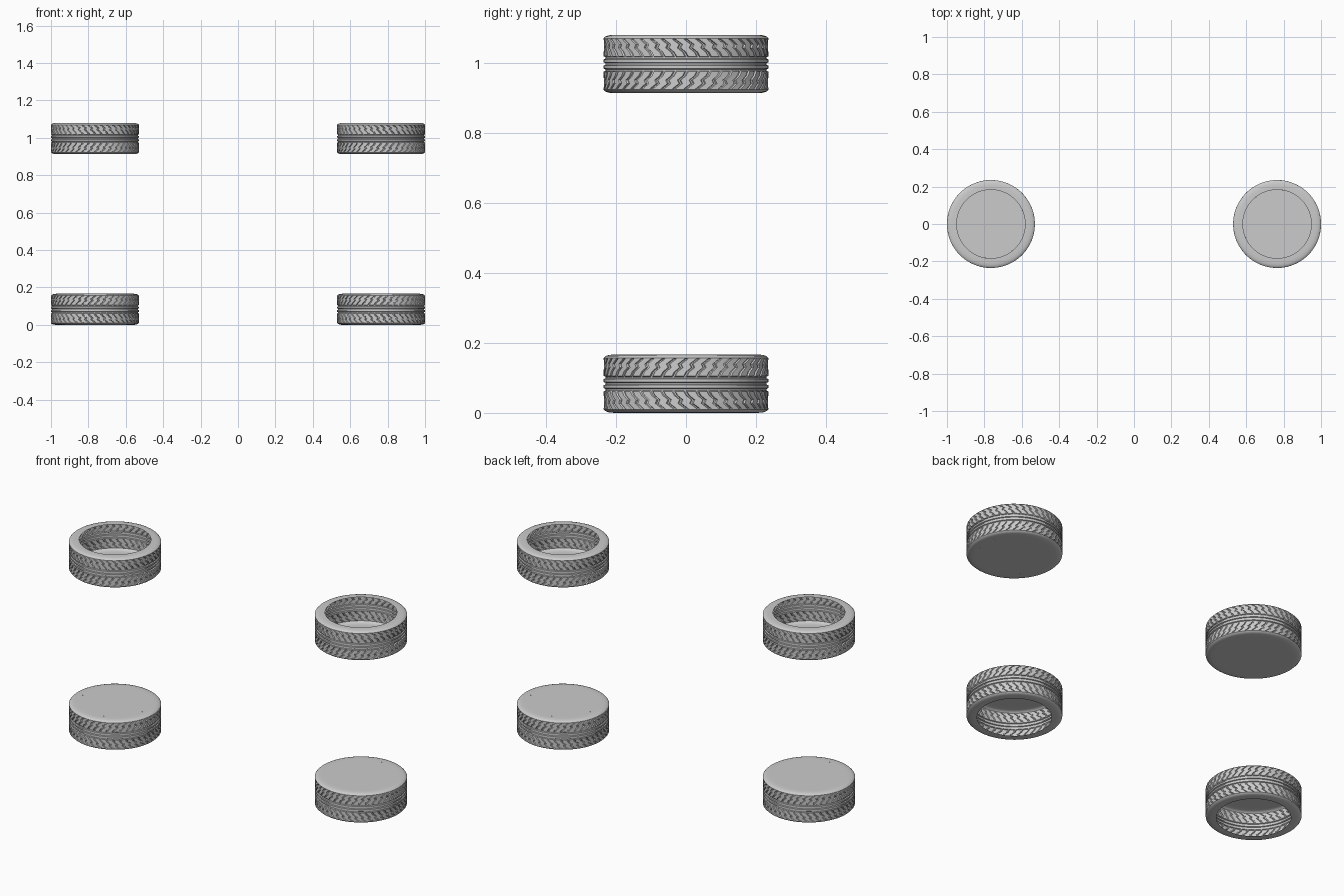
import bpy, bmesh, math

if "Cube" in bpy.data.objects:
    bpy.data.objects.remove(bpy.data.objects["Cube"])

R = 0.235            # outer radius
RIM = 0.183          # radius of the opening and the cap
H = 0.167            # tyre width
DEPTH = 0.005        # groove depth
PITCHES = 44         # tread blocks around the tyre

# Columns in one tread pitch: (position, in groove)
COLUMNS = [(0.0, 0), (0.70, 0), (0.78, 1), (0.92, 1)]

# Upper half of the tread: (height from middle, skew, ring groove, cross groove)
HALF_ROWS = [
    (0.0735, 1.25, 0, 0), (0.0700, 1.15, 0, 1), (0.0560, 0.60, 0, 1),
    (0.0460, 0.75, 0, 1), (0.0340, 0.30, 0, 1), (0.0220, 0.10, 0, 1),
    (0.0195, 0.05, 1, 1), (0.0155, 0.00, 1, 1), (0.0130, 0.00, 0, 0),
    (0.0045, 0.00, 0, 0), (0.0025, 0.00, 1, 1),
]
# Smooth shoulder and sidewall: (radius, height from middle)
SHOULDER = [(RIM, H / 2), (0.205, H / 2), (0.220, 0.0820), (0.230, 0.0785)]


def ring(bm, radius_at, z, skew):
    verts = []
    for p in range(PITCHES):
        for u, groove in COLUMNS:
            a = 2 * math.pi * (p + u + skew) / PITCHES
            r = radius_at(groove)
            verts.append(bm.verts.new((r * math.cos(a), r * math.sin(a), z)))
    return verts


def tyre_mesh():
    bm = bmesh.new()
    top_skew = HALF_ROWS[0][1]
    rings = [ring(bm, lambda g, r=r: r, z, top_skew) for r, z in SHOULDER]
    rows = HALF_ROWS + [(-h, s, c, x) for h, s, c, x in reversed(HALF_ROWS)]
    for h, skew, circ, cross in rows:
        rings.append(ring(bm, lambda g: R - DEPTH * max(circ, g * cross), h, skew))
    rings += [ring(bm, lambda g, r=r: r, -z, top_skew) for r, z in reversed(SHOULDER)]
    n = len(rings[0])
    for a, b in zip(rings, rings[1:]):
        for i in range(n):
            j = (i + 1) % n
            bm.faces.new((a[i], b[i], b[j], a[j]))
    bmesh.ops.recalc_face_normals(bm, faces=bm.faces)
    mesh = bpy.data.meshes.new("tyre")
    bm.to_mesh(mesh)
    bm.free()
    return mesh


def cap_mesh():
    bm = bmesh.new()
    bmesh.ops.create_circle(bm, cap_ends=True, segments=96, radius=RIM)
    bmesh.ops.translate(bm, verts=bm.verts, vec=(0, 0, H / 2))
    mesh = bpy.data.meshes.new("wheel_cap")
    bm.to_mesh(mesh)
    bm.free()
    return mesh


def place(name, mesh, loc, flip):
    obj = bpy.data.objects.new(name, mesh)
    obj.location = loc
    obj.rotation_euler.x = math.pi if flip else 0
    bpy.context.collection.objects.link(obj)
    return obj


tyre, cap = tyre_mesh(), cap_mesh()

# Four wheels: caps face the middle, open sides face outward
for side, x in (("left", -1), ("right", 1)):
    for level, z, flip in (("lower", H / 2, False), ("upper", 1.08 - H / 2, True)):
        loc = (x * (1 - R), 0, z)
        obj = place(f"{level}_{side}_tyre", tyre, loc, flip)
        place(f"{level}_{side}_wheel_cap", cap, loc, flip)

# Smooth shading with sharp groove edges (mesh is shared by all tyres)
bpy.context.view_layer.objects.active = obj
obj.select_set(True)
bpy.ops.object.shade_smooth_by_angle(angle=math.radians(30))
